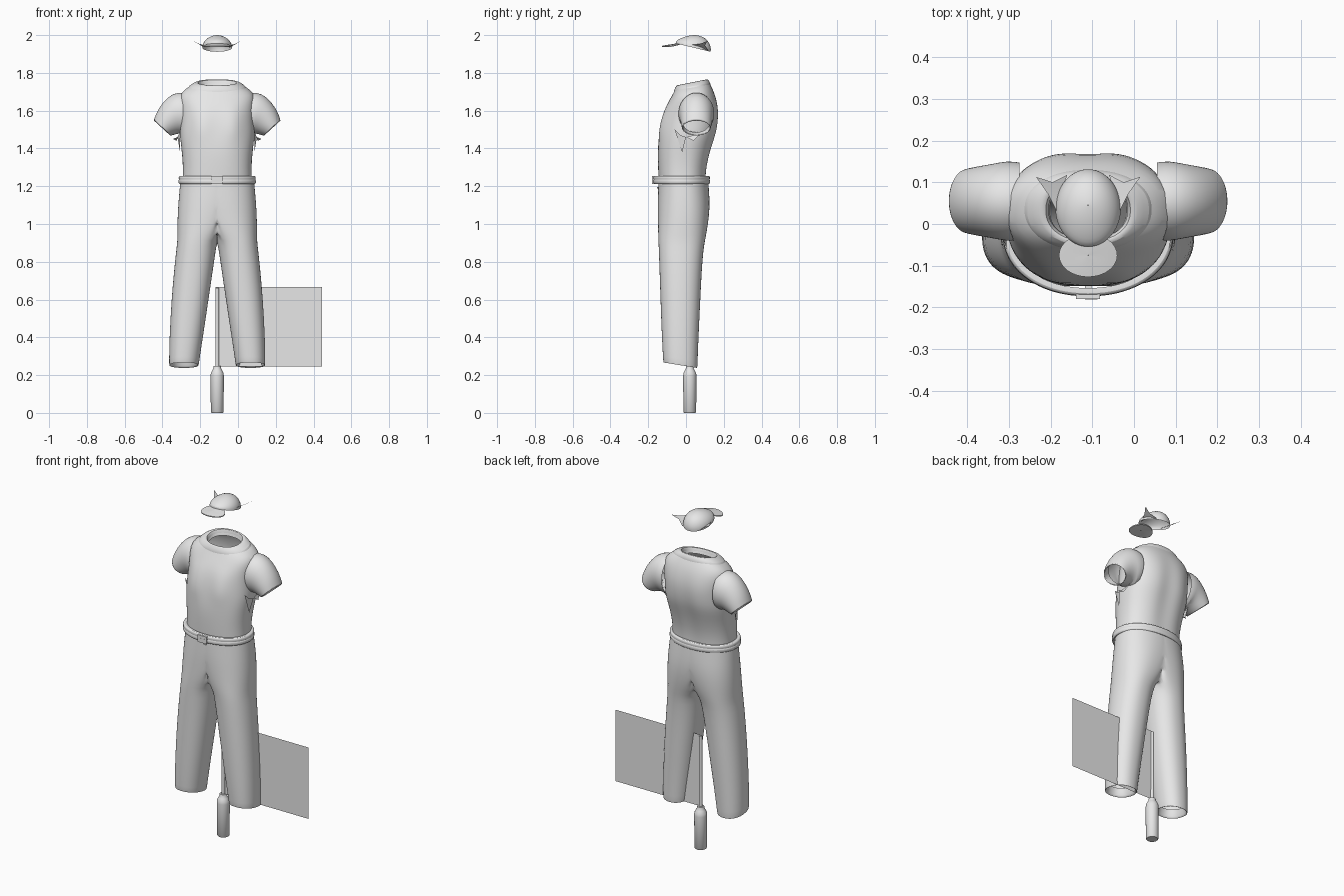
import bpy, math
from mathutils import Vector

old = bpy.data.objects.get("Cube")
if old:
    bpy.data.objects.remove(old, do_unlink=True)

AXIS = -0.11  # the outfit's own centre line
grey = bpy.data.materials.new("light_grey")
grey.use_nodes = True
grey.diffuse_color = (0.8, 0.8, 0.8, 1)
grey.node_tree.nodes["Principled BSDF"].inputs["Base Color"].default_value = (0.8, 0.8, 0.8, 1)


def make(name, verts, faces, mirror=False, subdiv=0, angle=40):
    mesh = bpy.data.meshes.new(name)
    mesh.from_pydata(verts, [], faces)
    mesh.materials.append(grey)
    ob = bpy.data.objects.new(name, mesh)
    bpy.context.collection.objects.link(ob)
    ob.location.x = AXIS
    if mirror:
        mod = ob.modifiers.new("mirror", "MIRROR")
        mod.merge_threshold = 0.0005
    if subdiv:
        mod = ob.modifiers.new("smooth", "SUBSURF")
        mod.levels = mod.render_levels = subdiv
    bpy.ops.object.select_all(action="DESELECT")
    bpy.context.view_layer.objects.active = ob
    ob.select_set(True)
    bpy.ops.object.shade_smooth_by_angle(angle=math.radians(angle))
    return ob


def loft(name, rings, keep=lambda pts: True, **opts):
    """Skin a list of equal closed rings, running bottom to top."""
    n = len(rings[0])
    verts = [p for ring in rings for p in ring]
    faces = []
    for i in range(len(rings) - 1):
        for j in range(n):
            k = (j + 1) % n
            f = (i * n + j, i * n + k, (i + 1) * n + k, (i + 1) * n + j)
            if keep([verts[v] for v in f]):
                faces.append(f)
    return make(name, verts, faces, **opts)


def power(v, e):
    return math.copysign(abs(v) ** e, v)


def oval(z, w, front, back, tilt=0, x=0, e=1.0, chest=0, groove=0, n=48):
    """Level ring; chest swells the front pair, groove dents the middle of the back."""
    pts, mid, depth = [], (front + back) / 2, (back - front) / 2
    for j in range(n):
        a = 2 * math.pi * j / n
        px, s = w * power(math.cos(a), e), power(math.sin(a), e)
        y = mid + depth * s
        if s < 0:
            y -= chest * math.exp(-((abs(px) - 0.085) / 0.05) ** 2)
        else:
            y -= groove * math.exp(-(px / 0.05) ** 2)
        pts.append((x + px, y, z + tilt * (y - mid)))
    return pts


# Shirt body: height, half width, front, back, tilt, chest, back groove
shirt = [(1.235, .183, -.145, .108, 0, 0, .006), (1.30, .181, -.148, .112, 0, 0, .008),
         (1.38, .187, -.15, .132, 0, 0, .01), (1.44, .195, -.145, .152, 0, .004, .012),
         (1.49, .198, -.138, .168, 0, .012, .012), (1.54, .195, -.13, .175, 0, .012, .01),
         (1.60, .195, -.115, .177, 0, .007, .008), (1.65, .2, -.095, .165, .05, 0, .004),
         (1.69, .197, -.075, .148, .1, 0, 0), (1.72, .16, -.06, .13, .15, 0, 0),
         (1.74, .12, -.052, .118, .2, 0, 0), (1.742, .1, -.04, .108, .2, 0, 0),
         (1.715, .092, -.034, .102, .2, 0, 0)]
loft("shirt_body", [oval(z, w, f, b, t, e=.85, chest=c, groove=g)
                    for z, w, f, b, t, c, g in shirt], subdiv=1)

# Collar band lying over the neckline
band = [(1.716, .155, -.064, .13, .19), (1.728, .152, -.063, .129, .19),
        (1.751, .115, -.052, .117, .2), (1.751, .1, -.04, .107, .2), (1.73, .095, -.036, .104, .2)]
loft("collar", [oval(*r, e=.9) for r in band], subdiv=1)

# Sleeves: centre x, centre z, downward angle, radius across, radius in depth
sleeve = []
for cx, cz, deg, ru, rv in [(.165, 1.585, 0, .108, .093), (.195, 1.585, 6, .115, .097),
                            (.225, 1.578, 20, .105, .09), (.265, 1.545, 35, .083, .083),
                            (.295, 1.505, 48, .06, .077), (.291, 1.508, 48, .054, .071),
                            (.262, 1.535, 40, .065, .07)]:
    a = math.radians(deg)
    u, v = Vector((-math.sin(a), 0, -math.cos(a))), Vector((0, 1, 0))
    sleeve.append([Vector((cx, .055, cz)) + u * ru * math.cos(t) + v * rv * math.sin(t)
                   for t in [2 * math.pi * j / 32 for j in range(32)]])
loft("sleeves", sleeve, mirror=True, subdiv=1)

# Ragged cloth hanging under each arm
rag = [(.195, -.06, 1.5), (.205, -.03, 1.47), (.197, -.02, 1.38), (.21, .0, 1.46),
       (.235, .02, 1.45), (.215, .04, 1.44), (.2, .08, 1.48)]
make("underarm_rags", rag, [(0, 2, 1), (1, 2, 3), (3, 5, 4), (3, 6, 5)], mirror=True)


# Trousers: one leg ring per height, flattened on the centre line above the crotch
def leg_ring(z, inner, outer, front, back, tilt=0, e=.9, n=40):
    c, w = (inner + outer) / 2, (outer - inner) / 2
    mid, depth = (front + back) / 2, (back - front) / 2
    pts = []
    for j in range(n):
        a = 2 * math.pi * j / n
        s = power(math.sin(a), e)
        pts.append((max(0, c + w * power(math.cos(a), e)), mid + depth * s, z + tilt * depth * s))
    return pts


trousers = [(.30, .115, .24, -.1, .045, -.17), (.257, .107, .247, -.112, .053, -.17),
            (.247, .098, .254, -.12, .06, -.17), (.27, .096, .255, -.121, .061, -.12),
            (.40, .076, .253, -.128, .066, 0), (.60, .046, .242, -.135, .076, 0),
            (.75, .024, .229, -.14, .083, 0), (.86, .008, .217, -.144, .092, 0),
            (.91, -.004, .211, -.146, .1, 0), (.97, -.06, .211, -.148, .112, 0),
            (1.04, -.11, .21, -.149, .122, 0), (1.11, -.15, .206, -.15, .126, 0),
            (1.18, -.18, .2, -.148, .122, 0), (1.23, -.19, .195, -.146, .118, 0)]
loft("trousers", [leg_ring(*r) for r in trousers],
     keep=lambda pts: any(p[0] > 1e-4 for p in pts), mirror=True, subdiv=1)

# Belt: a main band with a thicker roll at its lower edge
belt = [(1.213, .19, 0), (1.21, .2, .007), (1.218, .206, .012), (1.231, .206, .012),
        (1.235, .202, .009), (1.239, .205, .011), (1.25, .204, .011), (1.256, .199, .006),
        (1.254, .184, -.008)]
loft("belt", [oval(z, w, -.162 - d, .116 + d, e=.95) for z, w, d in belt], subdiv=1)


def box(name, x, y, z, sx, sy, sz):
    bpy.ops.mesh.primitive_cube_add(size=1, location=(AXIS + x, y, z))
    ob = bpy.context.object
    ob.name = name
    ob.scale = (sx, sy, sz)
    ob.data.materials.append(grey)
    bev = ob.modifiers.new("bevel", "BEVEL")
    bev.width, bev.segments = .003, 2


box("buckle", 0, -.174, 1.232, .058, .012, .042)
box("buckle_tongue", .008, -.179, 1.232, .03, .004, .01)
box("fly_button", 0, -.15, 1.193, .016, .008, .008)

# Cap crown: low dome dropping towards the back
crown = [(1.934, .079, -.055, .131, -.24), (1.946, .078, -.055, .133, -.2),
         (1.962, .072, -.046, .128, -.14), (1.979, .058, -.025, .114, -.08),
         (1.992, .038, .0, .092, -.04), (1.999, .015, .028, .062, 0), (2.0, .001, .044, .046, 0)]
loft("cap_crown", [oval(*r, n=32) for r in crown], subdiv=1)

# Cap brim: thin oval plate, slightly arched from side to side
brim = []
for dz, k in [(0, .01), (0, .6), (0, 1), (.005, 1), (.006, .6), (.006, .01)]:
    brim.append([(p[0], p[1], 1.946 + dz + .15 * (p[1] + .075) - 1.5 * p[0] ** 2)
                 for p in oval(0, .07 * k, -.075 - .052 * k, -.075 + .052 * k, n=32)])
loft("cap_brim", brim)

# Cap side flaps: pointed wings sweeping out towards the back
flap = [(.06, .0, 1.945), (.095, .07, 1.953), (.125, .113, 1.968), (.085, .1, 1.945),
        (.05, .118, 1.918), (.07, .06, 1.94)]
make("cap_side_flaps", flap, [(0, 1, 5), (5, 1, 3), (1, 2, 3), (5, 3, 4)], mirror=True)

# Screwdriver: turned handle and thin shaft
handle = [(0, .001), (0, .03), (.005, .034), (.195, .035), (.21, .034), (.225, .026),
          (.235, .021), (.247, .019), (.247, .01), (.66, .009), (.663, .001)]
loft("screwdriver", [oval(z, r, .02 - r, .02 + r, n=24) for z, r in handle])

# Flat square sheet behind the left leg
make("flat_sheet", [(-.008, .02, .245), (.556, .02, .245), (.556, .02, .666), (-.008, .02, .666)],
     [(0, 1, 2, 3)])
